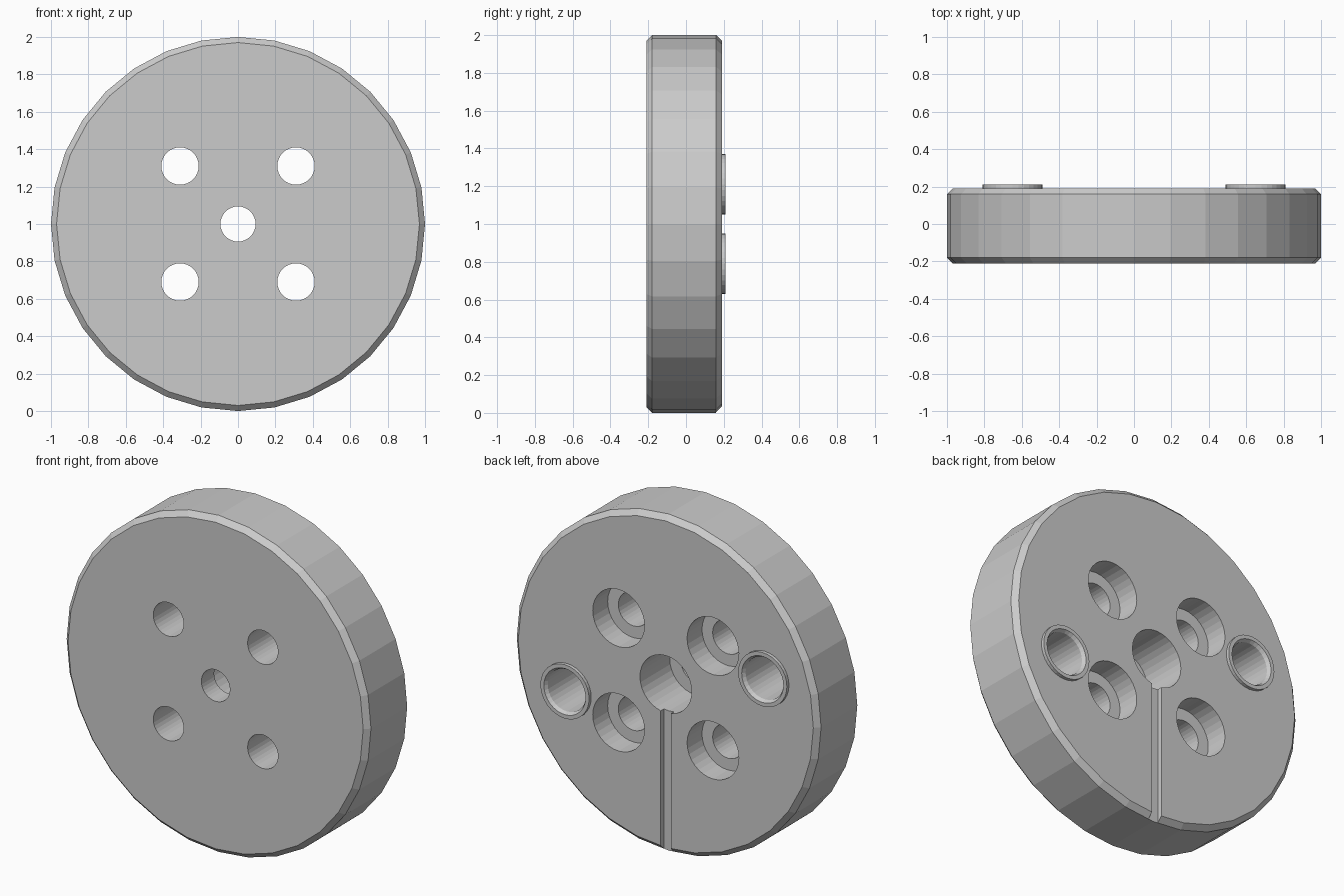
import bpy, bmesh, math
from mathutils import Matrix

cube = bpy.data.objects.get("Cube")
if cube:
    bpy.data.objects.remove(cube, do_unlink=True)

grey = bpy.data.materials.new("plain grey")
grey.use_nodes = True
colour = (0.6, 0.6, 0.6, 1)
grey.diffuse_color = colour
grey.node_tree.nodes["Principled BSDF"].inputs["Base Color"].default_value = colour

BACK, FRONT, MID = 0.19, -0.21, 1.0


def make_object(name, bm):
    bmesh.ops.recalc_face_normals(bm, faces=bm.faces)
    mesh = bpy.data.meshes.new(name)
    bm.to_mesh(mesh)
    bm.free()
    mesh.materials.append(grey)
    obj = bpy.data.objects.new(name, mesh)
    bpy.context.collection.objects.link(obj)
    return obj


def turned(name, profile, x, z, sides=32):
    """Solid turned about the y axis from (radius, y) pairs, closed at both ends."""
    bm = bmesh.new()
    rings = []
    for r, y in profile:
        angles = [math.tau * i / sides for i in range(sides)]
        rings.append([bm.verts.new((x + r * math.cos(a), y, z + r * math.sin(a))) for a in angles])
    for low, high in zip(rings, rings[1:]):
        for i in range(sides):
            j = (i + 1) % sides
            bm.faces.new((low[i], low[j], high[j], high[i]))
    bm.faces.new(rings[0])
    bm.faces.new(rings[-1])
    return make_object(name, bm)


def cut(body, cutter):
    cutter.hide_render = True
    mod = body.modifiers.new("cut", "BOOLEAN")
    mod.operation = "DIFFERENCE"
    mod.solver = "EXACT"
    mod.object = cutter
    bpy.context.view_layer.objects.active = body
    bpy.ops.object.modifier_apply(modifier=mod.name)
    bpy.data.objects.remove(cutter, do_unlink=True)


# Chamfered disc
c = 0.03
disc = turned("disc", [(1 - c, FRONT), (1, FRONT + c), (1, BACK - c), (1 - c, BACK)], 0, MID)


# Stepped bolt holes: narrow at the front, wide at the back
def stepped_hole(x, z, narrow, wide, depth):
    step = BACK - depth
    profile = [(narrow, FRONT - 0.1), (narrow, step), (wide, step), (wide, BACK + 0.1)]
    cut(disc, turned("hole_cutter", profile, x, z))


stepped_hole(0, MID, 0.094, 0.17, 0.28)
for sx in (-1, 1):
    for sz in (-1, 1):
        stepped_hole(sx * 0.31, MID + sz * 0.31, 0.1, 0.17, 0.14)

# Groove on the back, from the centre hole down to the rim
bm = bmesh.new()
bmesh.ops.create_cube(bm, size=1, matrix=Matrix.Translation((0, BACK, 0.4))
                      @ Matrix.Diagonal((0.066, 0.06, 1.0, 1)))
cut(disc, make_object("groove_cutter", bm))

# Two blind bushings standing slightly proud of the back
floor = BACK - 0.3
for side, x, z in (("left", 0.65, MID - 0.21), ("right", -0.65, MID + 0.21)):
    pocket = [(0.145, floor - 0.01), (0.145, BACK + 0.1)]
    cut(disc, turned("pocket_cutter", pocket, x, z))
    sleeve = [(0.155, floor - 0.02), (0.16, floor), (0.16, BACK + 0.02), (0.137, BACK + 0.02),
              (0.125, BACK), (0.125, floor)]
    turned("bushing_" + side, sleeve, x, z)
